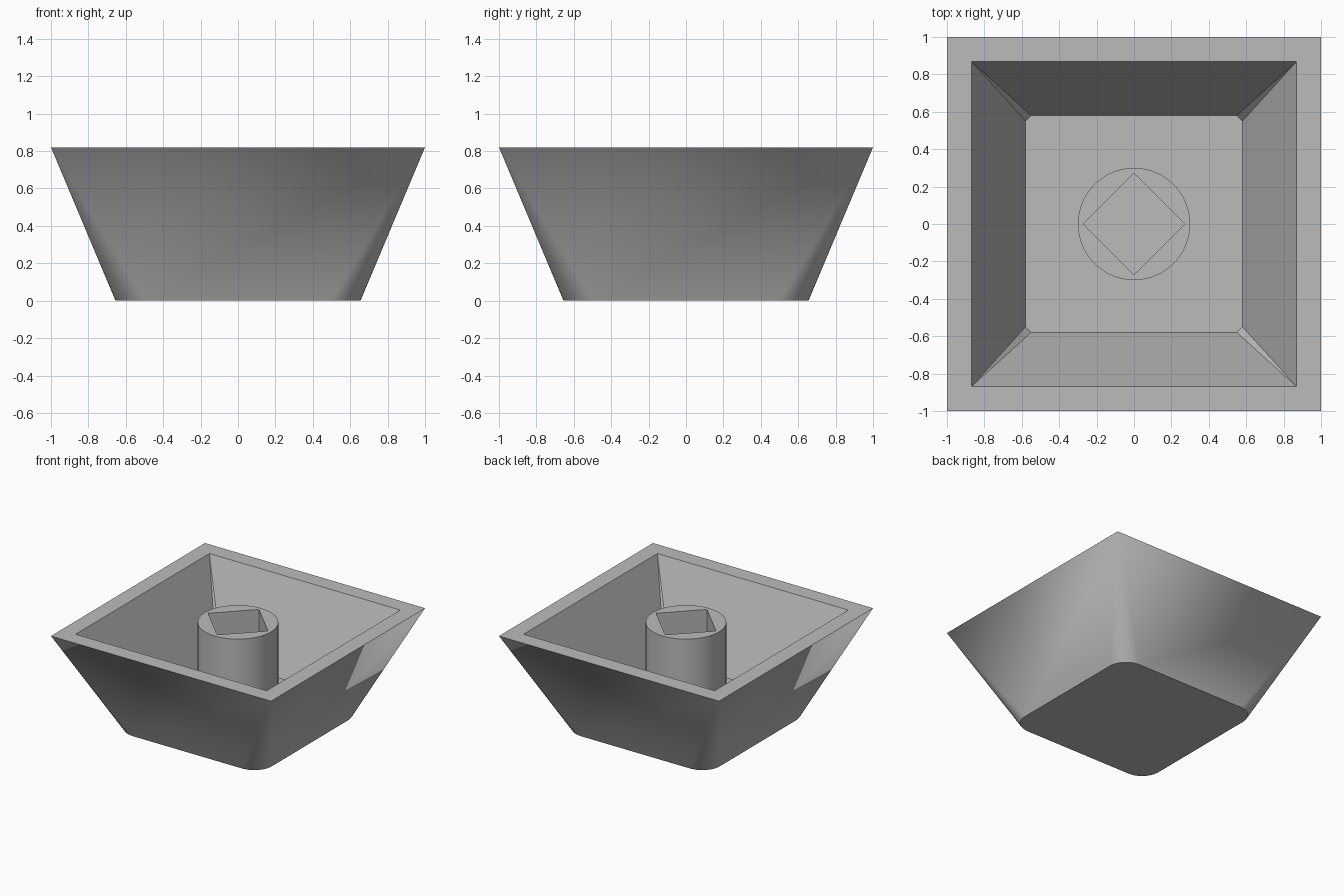
import bpy
import bmesh
from math import cos, sin, pi, radians

cube = bpy.data.objects.get("Cube")
if cube:
    bpy.data.objects.remove(cube, do_unlink=True)

HEIGHT, FLOOR = 0.82, 0.13
GREY = (0.5, 0.5, 0.5, 1)

grey = bpy.data.materials.new("plain_grey")
grey.use_nodes = True
grey.diffuse_color = GREY
grey.node_tree.nodes["Principled BSDF"].inputs["Base Color"].default_value = GREY


def corner_groups(bm, half, z, radius=0, steps=0):
    """Four groups of vertices, one per corner of a rounded square."""
    groups = []
    for q in range(4):
        mid = pi / 4 + q * pi / 2
        cx = (half - radius) * (1 if cos(mid) > 0 else -1)
        cy = (half - radius) * (1 if sin(mid) > 0 else -1)
        group = []
        for s in range(steps + 1):
            a = q * pi / 2 + (s / steps * pi / 2 if steps else 0)
            group.append(bm.verts.new((cx + radius * cos(a), cy + radius * sin(a), z)))
        groups.append(group)
    return groups


def loft_to_corners(bm, groups, corners):
    """Flat sides between corners, with a fan from each sharp corner to its arc."""
    for q in range(4):
        group, tip = groups[q], corners[q][0]
        for a, b in zip(group, group[1:]):
            bm.faces.new((a, b, tip))
        nxt = (q + 1) % 4
        bm.faces.new((group[-1], groups[nxt][0], corners[nxt][0], tip))


def finish(bm, name):
    bmesh.ops.recalc_face_normals(bm, faces=bm.faces)
    mesh = bpy.data.meshes.new(name)
    bm.to_mesh(mesh)
    bm.free()
    mesh.materials.append(grey)
    obj = bpy.data.objects.new(name, mesh)
    bpy.context.collection.objects.link(obj)
    bpy.ops.object.select_all(action="DESELECT")
    obj.select_set(True)
    bpy.context.view_layer.objects.active = obj
    bpy.ops.object.shade_smooth_by_angle(angle=radians(30))
    return obj


# Tapered shell: rounded base, square rim, hollow with chamfered floor corners
bm = bmesh.new()
base = corner_groups(bm, 0.655, 0, 0.16, 10)
outer_rim = corner_groups(bm, 1, HEIGHT)
inner_rim = corner_groups(bm, 0.868, HEIGHT)
floor = corner_groups(bm, 0.58, FLOOR, 0.03, 1)
loft_to_corners(bm, base, outer_rim)
loft_to_corners(bm, floor, inner_rim)
for ring in (base, floor):
    bm.faces.new([v for group in ring for v in group])
for q in range(4):
    n = (q + 1) % 4
    bm.faces.new((outer_rim[q][0], outer_rim[n][0], inner_rim[n][0], inner_rim[q][0]))
finish(bm, "tapered_shell")

# Round centre post with a square socket turned to a diamond
SEGMENTS = 64


def circle(bm, count, radius, z):
    return [bm.verts.new((radius * cos(2 * pi * i / count),
                          radius * sin(2 * pi * i / count), z)) for i in range(count)]


bm = bmesh.new()
rings = {}
for count, radius in ((SEGMENTS, 0.3), (4, 0.272)):
    low, high = (circle(bm, count, radius, z) for z in (FLOOR, HEIGHT))
    for i in range(count):
        j = (i + 1) % count
        bm.faces.new((low[i], low[j], high[j], high[i]))
    rings[count] = (low, high)
step = SEGMENTS // 4
for level in (0, 1):
    rim, socket = rings[SEGMENTS][level], rings[4][level]
    for q in range(4):
        arc = [rim[(q * step + k) % SEGMENTS] for k in range(step + 1)]
        bm.faces.new(arc + [socket[(q + 1) % 4], socket[q]])
finish(bm, "centre_post")
